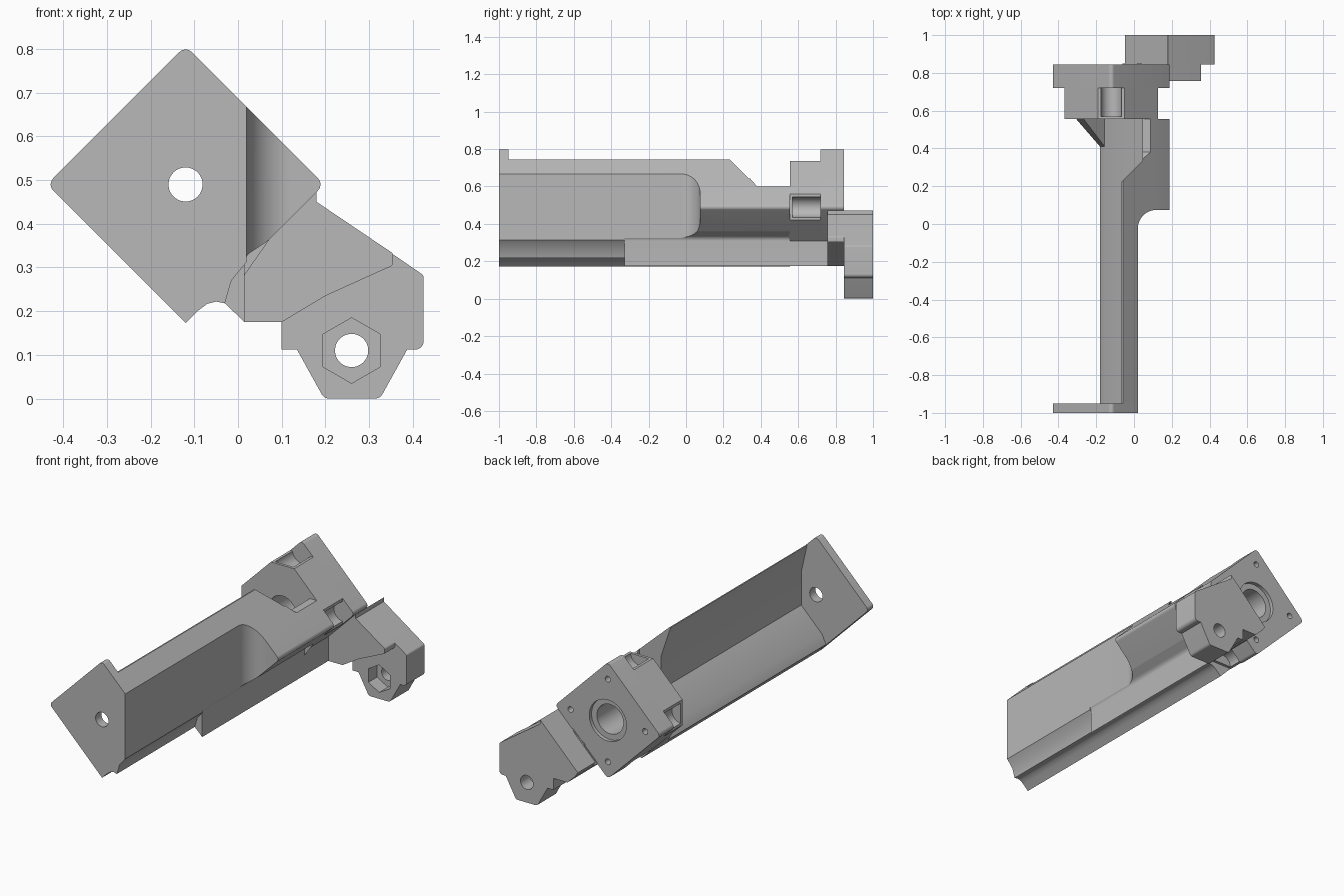
import bpy, bmesh, math
from mathutils import Vector

if "Cube" in bpy.data.objects:
    bpy.data.objects.remove(bpy.data.objects["Cube"])

mat = bpy.data.materials.new("plain grey")
mat.use_nodes = True
GREY = (0.48, 0.48, 0.48, 1)
mat.diffuse_color = GREY
mat.node_tree.nodes["Principled BSDF"].inputs["Base Color"].default_value = GREY

CX, CZ, HALF = -0.12, 0.49, 0.317   # bore axis and half diagonal of the square


def finish(name, bm):
    bmesh.ops.recalc_face_normals(bm, faces=bm.faces)
    mesh = bpy.data.meshes.new(name)
    bm.to_mesh(mesh)
    bm.free()
    ob = bpy.data.objects.new(name, mesh)
    bpy.context.collection.objects.link(ob)
    mesh.materials.append(mat)
    return ob


def outline(pts):
    """Round every corner that carries a third value, its radius."""
    out = []
    for i, p in enumerate(pts):
        c = Vector(p[:2])
        if len(p) == 2:
            out.append(c)
            continue
        a = (Vector(pts[i - 1][:2]) - c).normalized()
        b = (Vector(pts[(i + 1) % len(pts)][:2]) - c).normalized()
        half = a.angle(b) / 2
        mid = c + (a + b).normalized() * (p[2] / math.sin(half))
        t = p[2] / math.tan(half)
        s, e = c + a * t - mid, c + b * t - mid
        for k in range(9):
            out.append(mid + s.lerp(e, k / 8).normalized() * p[2])
    return out


def prism(name, pts, lo, hi, axis="y"):
    """Extrude an outline along one axis."""
    place = {"y": lambda p, d: (p[0], d, p[1]),
             "x": lambda p, d: (d, p[0], p[1]),
             "z": lambda p, d: (p[0], p[1], d)}[axis]
    bm = bmesh.new()
    face = bm.faces.new([bm.verts.new(place(p, lo)) for p in outline(pts)])
    geo = bmesh.ops.extrude_face_region(bm, geom=[face])["geom"]
    move = Vector(place((0, 0), hi)) - Vector(place((0, 0), lo))
    bmesh.ops.translate(bm, vec=move, verts=[g for g in geo if isinstance(g, bmesh.types.BMVert)])
    return finish(name, bm)


def circle(x, z, r, n=48, turn=0):
    return [(x + r * math.cos(turn + math.tau * i / n),
             z + r * math.sin(turn + math.tau * i / n)) for i in range(n)]


def cut(ob, *cutters):
    for c in cutters:
        c.hide_render = True
        m = ob.modifiers.new("cut", "BOOLEAN")
        m.operation, m.object, m.solver = "DIFFERENCE", c, "EXACT"
    graph = bpy.context.evaluated_depsgraph_get()
    mesh = bpy.data.meshes.new_from_object(ob.evaluated_get(graph))
    ob.modifiers.clear()
    ob.data = mesh
    for c in cutters:
        bpy.data.objects.remove(c)


# Shared stretches of the cross-section
right_corner = (CX + HALF, CZ, 0.02)
groove = [(-0.03, 0.218), (-0.05, 0.222), (-0.07, 0.217), (-0.09, 0.202), (-0.12, 0.173)]
front_edge = [(0.02, 0.667), (0.02, 0.313), (-0.015, 0.27)] + groove
channel = [(-0.18, 0.235), (-0.155, 0.285), (-0.03, 0.41), (-0.03, 0.59), (-0.065, 0.745)]
rear_edge = [right_corner, (0.067, 0.36, 0.02), (0.015, 0.325, 0.03), (0.015, 0.175)] + groove

# Front plate with rod hole
plate = prism("front_plate", [(CX, CZ + HALF, 0.02)] + front_edge + [(CX - HALF, CZ, 0.02)], -1, -0.95)
cut(plate, prism("cutter", circle(CX, CZ, 0.039), -1.1, -0.9))

# Channel body, front half
prism("channel_front", [(-0.058, 0.745)] + front_edge + channel, -0.95, -0.33)

# Channel body, rear half: side scoop, sloped top and widened inside
rear = prism("channel_rear", [(-0.058, 0.745)] + rear_edge + channel, -0.33, 0.555)
scoop = [(0.02, -0.5)] + [(0.12 - 0.1 * math.cos(a * math.pi / 24), -0.025 + 0.1 * math.sin(a * math.pi / 24))
                          for a in range(13)] + [(0.4, 0.075), (0.4, -0.5)]
cut(rear,
    prism("cutter", scoop, 0.312, 0.9, "z"),
    prism("cutter", [(0.25, 0.75), (0.25, 0.9), (0.7, 0.9), (0.7, 0.6), (0.38, 0.6)], -0.5, 0.5, "x"),
    prism("cutter", [(-0.1, 0.19), (0.045, 0.335), (0.045, 0.6), (-0.1, 0.6)], 0.41, 0.9, "z"))
prism("channel_floor", [(-0.04, 0.4), (0.05, 0.49), (0.05, 0.4)], 0.19, 0.56)

# Gusset between channel lip and rear block
bm = bmesh.new()
for x, y, z in [(-0.18, 0.41, 0.235), (-0.155, 0.41, 0.285), (-0.31, 0.56, 0.363),
                (-0.27, 0.56, 0.41), (-0.155, 0.56, 0.285), (-0.18, 0.56, 0.235)]:
    bm.verts.new((x, y, z))
bmesh.ops.convex_hull(bm, input=bm.verts)
finish("gusset", bm)

# Rear block with clipped corners, and its square flange
F, T = 0.247, HALF - 0.247
octagon = [(CX + sx * a, CZ + sz * b) for sx, sz, a, b in
           [(1, 1, F, T), (1, 1, T, F), (-1, 1, T, F), (-1, 1, F, T),
            (-1, -1, F, T), (-1, -1, T, F), (1, -1, T, F), (1, -1, F, T)]]
block = prism("rear_block", octagon, 0.555, 0.725)
flange = prism("rear_flange", [(CX + HALF * a, CZ + HALF * b, 0.02)
                               for a, b in [(1, 0), (0, 1), (-1, 0), (0, -1)]], 0.72, 0.845)
bores, slots = [], []
for a, b in [(1, 0), (0, 1), (-1, 0), (0, -1)]:
    bores.append(prism("cutter", circle(CX + 0.225 * a, CZ + 0.225 * b, 0.016, 20), 0.6, 0.9))
    slots.append(prism("cutter", circle(CX + 0.25 * a, CZ + 0.25 * b, 0.055, 32), 0.57, 0.72))
cut(block, prism("cutter", circle(CX, CZ, 0.08), 0.5, 0.8), *slots)
cut(flange, prism("cutter", circle(CX, CZ, 0.08), 0.6, 0.9),
    prism("cutter", circle(CX, CZ, 0.112), 0.825, 0.9), *bores)

# Lower rail that carries on to the bracket
prism("lower_rail", [(0.09, 0.39), (0.067, 0.36, 0.02), (0.015, 0.325, 0.03), (0.015, 0.175),
                     (-0.03, 0.218), (-0.06, 0.24)], 0.55, 0.85)

# Bracket foot and nut bracket
prism("bracket_foot", [(0.18, 0.473), (0.18, 0.45), (0.355, 0.332, 0.01), (0.355, 0.305, 0.01),
                       (0.2, 0.235), (0.1, 0.175), (0.015, 0.175), (-0.03, 0.22), (-0.045, 0.248)],
      0.757, 0.85)
bracket = prism("nut_bracket", [(0.18, 0.473), (0.18, 0.45), (0.425, 0.282, 0.012), (0.425, 0.112, 0.02),
                                (0.387, 0.112), (0.325, 0, 0.02), (0.197, 0, 0.02), (0.135, 0.112),
                                (0.1, 0.112), (0.1, 0.175), (0.015, 0.175), (-0.03, 0.218),
                                (-0.048, 0.245)], 0.845, 1)
cut(bracket, prism("cutter", circle(0.26, 0.11, 0.038), 0.8, 1.1),
    prism("cutter", circle(0.26, 0.11, 0.075, 6, math.pi / 6), 0.8, 0.92))

# Smooth the rounded corners, keep the edges sharp
bpy.ops.object.select_all(action="DESELECT")
for ob in bpy.context.collection.objects:
    if ob.type == "MESH":
        ob.select_set(True)
        bpy.context.view_layer.objects.active = ob
bpy.ops.object.shade_smooth_by_angle(angle=math.radians(30))
